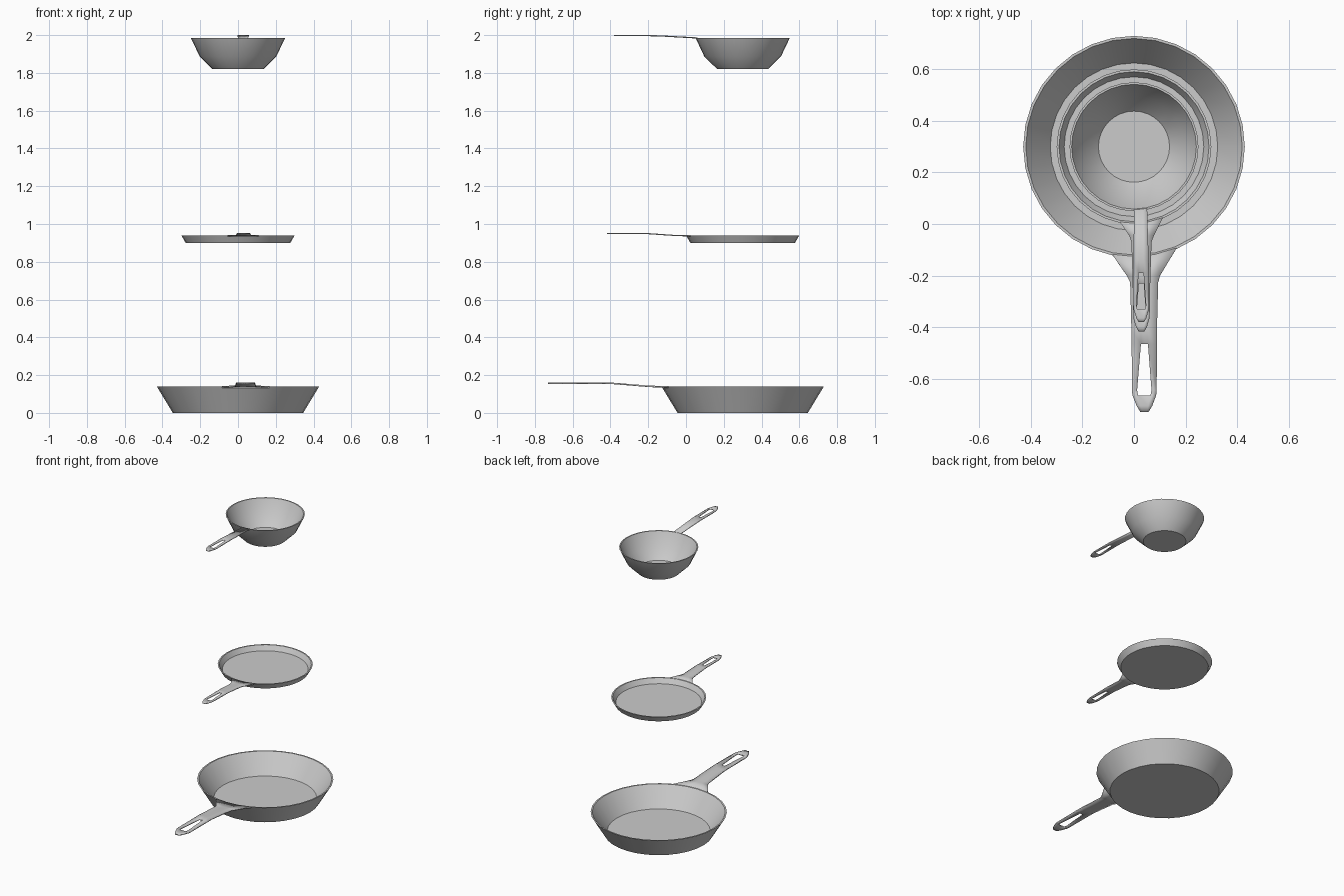
import bpy, bmesh
from math import cos, sin, pi, sqrt, radians

CY = 0.3      # shared y of the pan centres
SEG = 32


def finish(name, bm):
    mesh = bpy.data.meshes.new(name)
    bm.to_mesh(mesh)
    bm.free()
    ob = bpy.data.objects.new(name, mesh)
    bpy.context.collection.objects.link(ob)
    bpy.ops.object.select_all(action='DESELECT')
    ob.select_set(True)
    bpy.context.view_layer.objects.active = ob
    bpy.ops.object.shade_smooth_by_angle(angle=radians(32))
    return ob


def vessel(name, profile):
    """Closed bowl: profile runs up the outside, over the rim, down to the floor."""
    bm = bmesh.new()
    rings = [[bm.verts.new((r * cos(2 * pi * i / SEG), CY + r * sin(2 * pi * i / SEG), z))
              for i in range(SEG)] for r, z in profile]
    for a, b in zip(rings, rings[1:]):
        for i in range(SEG):
            j = (i + 1) % SEG
            bm.faces.new((a[i], a[j], b[j], b[i]))
    bm.faces.new(rings[0][::-1])
    bm.faces.new(rings[-1])
    return finish(name, bm)


def handle(name, rim, rows, hole, thick):
    """Flat strip of rows (y, left, hole left, hole right, right, z).
    A row with y None follows the pan rim; rows hole[0]..hole[1] leave a slot."""
    bm = bmesh.new()
    grid = []
    for y, *xs, z in rows:
        grid.append([bm.verts.new((x, CY - sqrt(rim * rim - x * x) if y is None else y, z))
                     for x in xs])
    for k, (a, b) in enumerate(zip(grid, grid[1:])):
        for i in range(3):
            if i == 1 and hole[0] <= k < hole[1]:
                continue
            bm.faces.new((a[i], b[i], b[i + 1], a[i + 1]))
    ob = finish(name, bm)
    solid = ob.modifiers.new("thickness", 'SOLIDIFY')
    solid.thickness = thick
    solid.offset = -1
    return ob


# Large frying pan
vessel("frying_pan", [(0.345, 0), (0.43, 0.14), (0.42, 0.14), (0.325, 0.01)])
handle("frying_pan_handle", 0.426, [
    (None, -0.085, 0.00, 0.08, 0.166, 0.141),
    (-0.20, -0.028, 0.02, 0.06, 0.101, 0.145),
    (-0.225, -0.015, 0.025, 0.055, 0.094, 0.147),
    (-0.41, -0.010, 0.027, 0.054, 0.089, 0.162),
    (-0.465, -0.009, 0.027, 0.054, 0.089, 0.162),
    (-0.645, -0.008, 0.012, 0.068, 0.088, 0.162),
    (-0.665, -0.006, 0.016, 0.064, 0.086, 0.162),
    (-0.705, 0.010, 0.025, 0.055, 0.071, 0.162),
    (-0.73, 0.025, 0.033, 0.048, 0.056, 0.162)], (4, 6), 0.008)

# Shallow crepe pan
vessel("crepe_pan", [(0.277, 0.9), (0.30, 0.94), (0.291, 0.94), (0.271, 0.907)])
handle("crepe_pan_handle", 0.297, [
    (None, -0.055, 0.0, 0.055, 0.112, 0.9405),
    (-0.045, -0.018, 0.017, 0.042, 0.077, 0.942),
    (-0.07, -0.010, 0.018, 0.039, 0.068, 0.943),
    (-0.20, -0.006, 0.019, 0.038, 0.064, 0.952),
    (-0.23, -0.005, 0.019, 0.038, 0.063, 0.952),
    (-0.35, -0.004, 0.010, 0.046, 0.061, 0.952),
    (-0.365, -0.003, 0.012, 0.044, 0.060, 0.952),
    (-0.40, 0.008, 0.019, 0.038, 0.050, 0.952),
    (-0.417, 0.018, 0.024, 0.034, 0.040, 0.952)], (4, 6), 0.006)

# Deep wok
vessel("wok", [(0.135, 1.82), (0.203, 1.887), (0.25, 1.986),
               (0.242, 1.986), (0.196, 1.891), (0.138, 1.828)])
handle("wok_handle", 0.244, [
    (None, 0.000, 0.018, 0.034, 0.051, 1.988),
    (-0.14, -0.002, 0.018, 0.037, 0.057, 1.999),
    (-0.19, -0.003, 0.018, 0.037, 0.058, 2.0),
    (-0.315, -0.003, 0.010, 0.046, 0.059, 2.0),
    (-0.33, -0.002, 0.012, 0.044, 0.058, 2.0),
    (-0.365, 0.009, 0.019, 0.038, 0.048, 2.0),
    (-0.38, 0.018, 0.024, 0.033, 0.039, 2.0)], (2, 4), 0.006)
